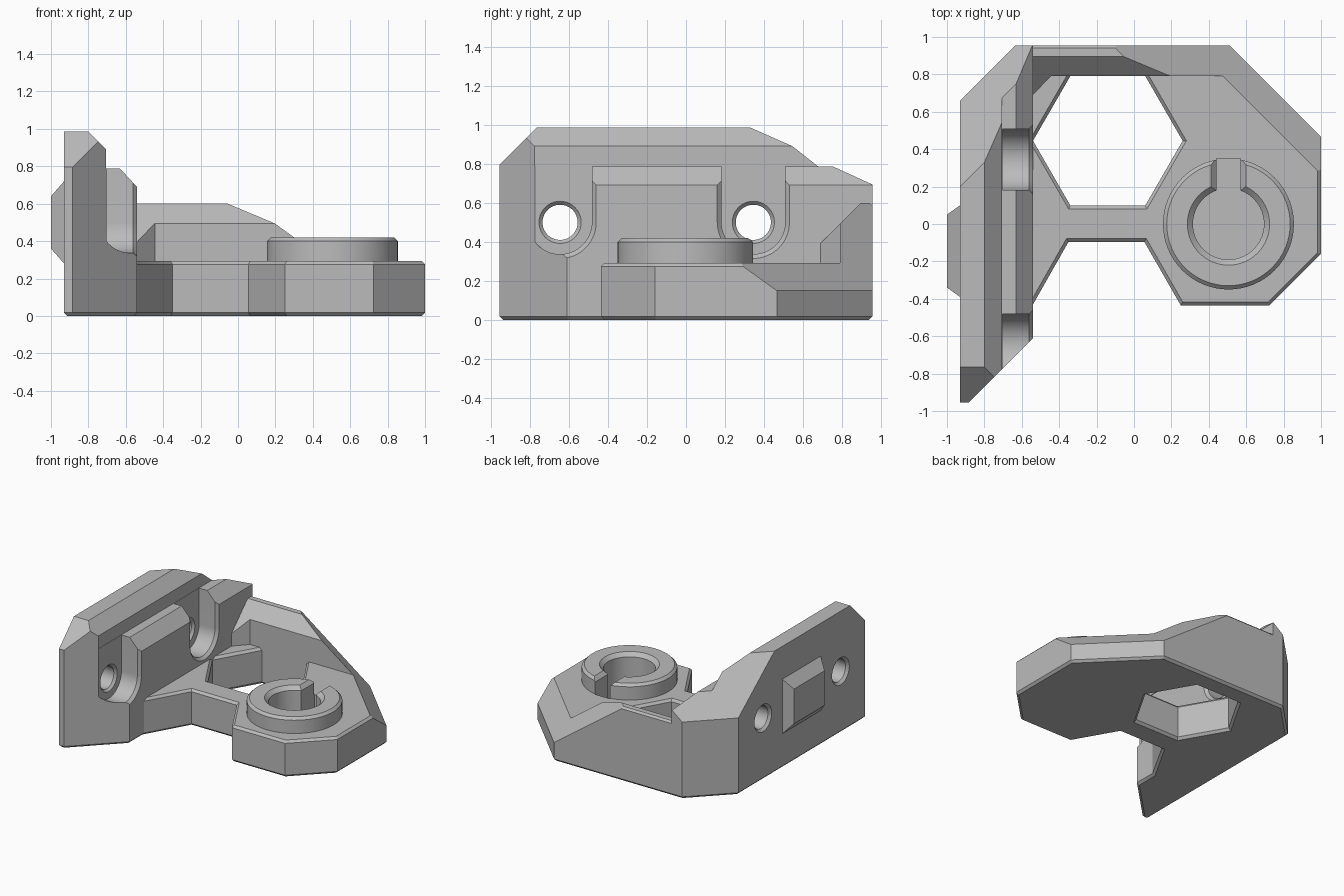
import bpy, bmesh, math
from math import cos, sin, pi
from mathutils import Vector

if "Cube" in bpy.data.objects:
    bpy.data.objects.remove(bpy.data.objects["Cube"], do_unlink=True)

grey = bpy.data.materials.new("plain grey")
grey.use_nodes = True
grey.diffuse_color = (0.5, 0.5, 0.5, 1)
grey.node_tree.nodes["Principled BSDF"].inputs["Base Color"].default_value = (0.5, 0.5, 0.5, 1)


def loft(name, rings, planes=()):
    """Capped solid through equal rings, trimmed by (outward normal, point) planes."""
    bm = bmesh.new()
    rows = [[bm.verts.new(p) for p in ring] for ring in rings]
    n = len(rows[0])
    for a, b in zip(rows, rows[1:]):
        for i in range(n):
            j = (i + 1) % n
            bm.faces.new((a[i], a[j], b[j], b[i]))
    bm.faces.new(rows[0])
    bm.faces.new(rows[-1])
    for normal, point in planes:
        bmesh.ops.bisect_plane(bm, geom=bm.verts[:] + bm.edges[:] + bm.faces[:], dist=1e-5,
                               plane_co=point, plane_no=Vector(normal).normalized(), clear_outer=True)
        bmesh.ops.holes_fill(bm, edges=[e for e in bm.edges if e.is_boundary], sides=0)
    bmesh.ops.recalc_face_normals(bm, faces=bm.faces[:])
    mesh = bpy.data.meshes.new(name)
    bm.to_mesh(mesh)
    bm.free()
    mesh.materials.append(grey)
    obj = bpy.data.objects.new(name, mesh)
    bpy.context.collection.objects.link(obj)
    return obj


def inset(poly, c):
    """Mitred inset of a counter-clockwise outline."""
    pts = [Vector(p) for p in poly]
    out = []
    for i, p in enumerate(pts):
        d1, d2 = (p - pts[i - 1]).normalized(), (pts[(i + 1) % len(pts)] - p).normalized()
        n1, n2 = Vector((d1.y, -d1.x)), Vector((d2.y, -d2.x))
        out.append(p - c * (n1 + n2) / (1 + n1.dot(n2)))
    return out


def at_z(poly, z):
    return [(p[0], p[1], z) for p in poly]


def at_x(poly, x):
    return [(x, p[0], p[1]) for p in poly]


def circle(cx, cy, r, n=64):
    return [(cx + r * cos(2 * pi * i / n), cy + r * sin(2 * pi * i / n)) for i in range(n)]


def cut(obj, cutter):
    mod = obj.modifiers.new("cut", 'BOOLEAN')
    mod.operation = 'DIFFERENCE'
    mod.solver = 'EXACT'
    mod.object = cutter
    bpy.ops.object.select_all(action='DESELECT')
    bpy.context.view_layer.objects.active = obj
    obj.select_set(True)
    bpy.ops.object.modifier_apply(modifier=mod.name)


def discard(cutter):
    bpy.data.objects.remove(cutter, do_unlink=True)


# Sloped plane shared by the rear diagonal of the plate and the back wall
rear_slope = ((0.72, 0.72, 1), (0.51, 0.955, 0.15))

# Base plate with chamfered rims
outline = [(-0.93, -0.955), (-0.885, -0.955), (-0.54, -0.61), (-0.54, -0.43), (-0.35, -0.095),
           (0.055, -0.095), (0.25, -0.435), (0.725, -0.435), (1, -0.16), (1, 0.465),
           (0.51, 0.955), (-0.635, 0.955), (-0.93, 0.66)]
rim = inset(outline, 0.018)
plate = loft("base_plate", [at_z(rim, 0), at_z(outline, 0.018), at_z(outline, 0.275), at_z(rim, 0.293)],
             [rear_slope])

# Hexagonal opening
hex_cutter = loft("hex_cutter", [at_z(circle(-0.14, 0.445, r, 6), z) for z, r in
                                 ((-0.02, 0.44), (0.02, 0.4), (0.273, 0.4), (0.313, 0.44))])
cut(plate, hex_cutter)
discard(hex_cutter)

# Round boss
boss = loft("boss_ring", [at_z(circle(0.505, 0, r), z) for z, r in
                          ((0.2, 0.35), (0.4, 0.35), (0.42, 0.33))])

# Bore and key slot through the boss into the plate
bore = loft("bore_cutter", [at_z(circle(0.505, 0, r), z) for z, r in
                            ((0.08, 0.19), (0.39, 0.19), (0.45, 0.25))])


def key(w, y):
    return [(0.505 - w, 0), (0.505 + w, 0), (0.505 + w, y), (0.505 - w, y)]


slot = loft("key_cutter", [at_z(key(w, y), z) for z, w, y in
                           ((0.082, 0.065, 0.35), (0.39, 0.065, 0.35), (0.45, 0.12, 0.38))])
for cutter in (bore, slot):
    for part in (plate, boss):
        cut(part, cutter)
    discard(cutter)

# Tall mounting wall with a thicker inner step
profile = [(-0.93, 0.018), (-0.93, 0.985), (-0.8, 0.985), (-0.705, 0.89), (-0.705, 0.787),
           (-0.63, 0.787), (-0.54, 0.69), (-0.54, 0.018)]
wall = loft("mounting_wall", [[(x, y, z) for x, z in profile] for y in (-0.955, 0.955)],
            [((1, -1, 0), (-0.54, -0.61, 0)),
             ((0, -1, 1), (0, -0.96, 0.79)),
             ((-1, 1, 0), (-0.635, 0.955, 0)),
             ((-0.79, 0.79, 1), (-0.93, 0.2, 0.985))])


def u_shape(y, r):
    arc = [(y + r * cos(a), 0.5 + r * sin(a)) for a in [pi + pi * i / 32 for i in range(33)]]
    return arc + [(y + r, 1.2), (y - r, 1.2)]


# Screw holes and their U-shaped head recesses
for y in (-0.645, 0.345):
    recess = loft("recess_cutter", [at_x(u_shape(y, r), x) for x, r in
                                    ((-0.703, 0.163), (-0.562, 0.163), (-0.51, 0.215))])
    hole = loft("hole_cutter", [at_x(circle(y, 0.5, r), x) for x, r in
                                ((-0.95, 0.13), (-0.91, 0.09), (-0.721, 0.09), (-0.683, 0.128))])
    for cutter in (recess, hole):
        cut(wall, cutter)
        discard(cutter)

# Back wall with corner gusset and bevelled top
back_plan = [(-0.6, 0.69), (-0.54, 0.69), (-0.445, 0.79), (0.51, 0.79), (0.51, 0.955), (-0.6, 0.955)]
back = loft("back_wall", [at_z(back_plan, 0.018), at_z(back_plan, 0.6)],
            [((0, -1, 1), (0, 0.79, 0.495)), ((0, 1, 1), (0, 0.955, 0.585)), rear_slope])


# Tapered locating pad on the outer side
def pad_ring(x, dy, dz):
    return [(x, -0.145 + sy * dy, 0.5 + sz * dz) for sy, sz in ((-1, -1), (1, -1), (1, 1), (-1, 1))]


pad = loft("side_pad", [pad_ring(-0.9, 0.245, 0.22), pad_ring(-0.93, 0.245, 0.22),
                        pad_ring(-1, 0.195, 0.14)])

# Smooth the round surfaces, keep edges crisp
bpy.ops.object.select_all(action='DESELECT')
for part in (plate, boss, wall, back, pad):
    part.select_set(True)
    bpy.context.view_layer.objects.active = part
bpy.ops.object.shade_smooth_by_angle(angle=math.radians(25))
